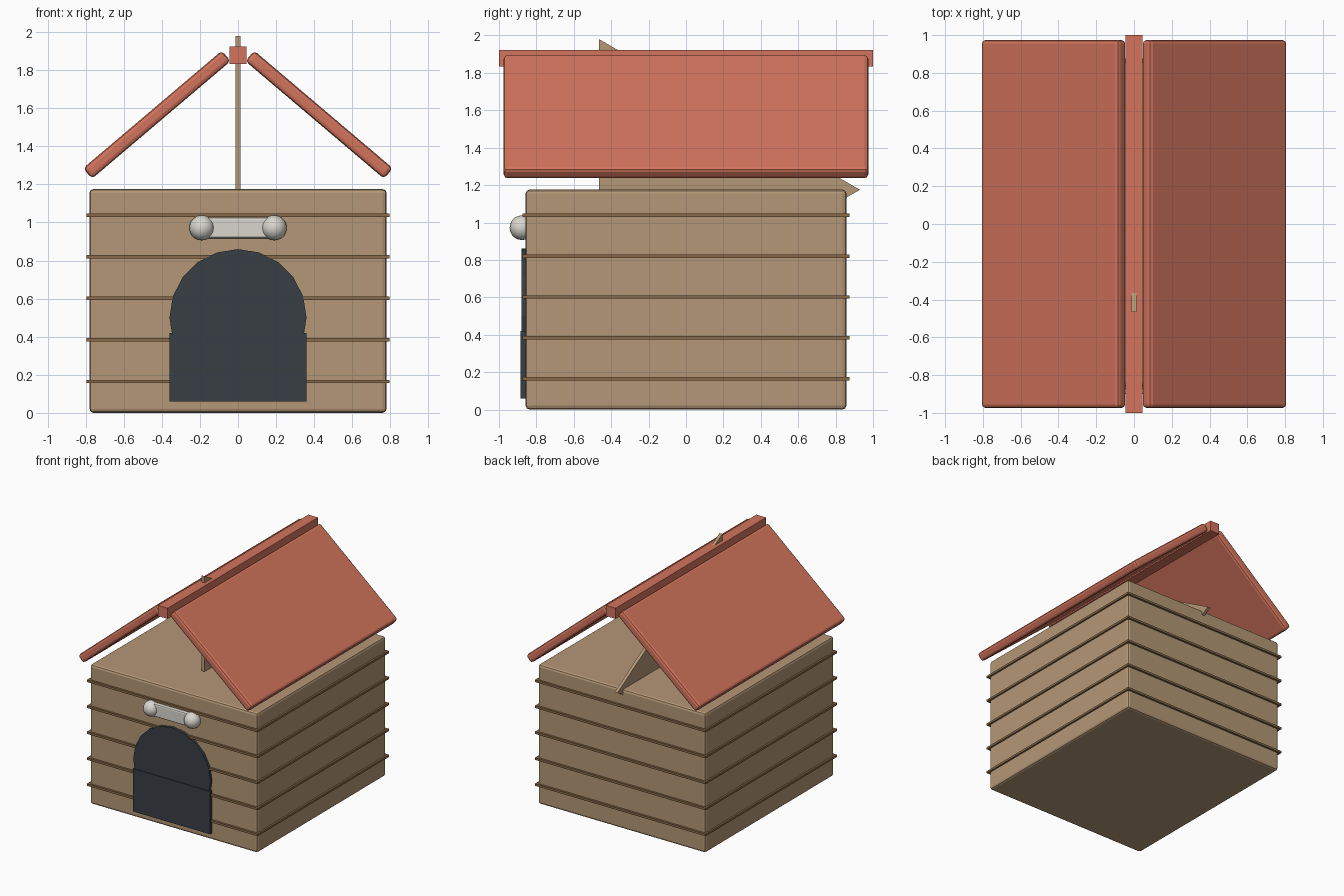
import bpy, bmesh, math
from mathutils import Matrix, Vector

if "Cube" in bpy.data.objects:
    bpy.data.objects.remove(bpy.data.objects["Cube"])


def srgb(r, g, b):
    return [((c / 255 + 0.055) / 1.055) ** 2.4 for c in (r, g, b)] + [1]


def material(name, *rgb):
    m = bpy.data.materials.new(name)
    m.diffuse_color = srgb(*rgb)
    m.use_nodes = True
    m.node_tree.nodes["Principled BSDF"].inputs["Base Color"].default_value = m.diffuse_color
    return m


WOOD = material("tan wood", 180, 151, 118)
TRIM = material("brown trim", 138, 107, 73)
ROOF = material("roof red", 210, 116, 92)
DARK = material("dark opening", 56, 62, 69)
BONE = material("bone white", 217, 214, 206)


def finish(name, bm, mat, bevel=0, smooth=False):
    bmesh.ops.recalc_face_normals(bm, faces=bm.faces)
    me = bpy.data.meshes.new(name)
    bm.to_mesh(me)
    bm.free()
    me.materials.append(mat)
    ob = bpy.data.objects.new(name, me)
    bpy.context.collection.objects.link(ob)
    if bevel:
        mod = ob.modifiers.new("bevel", 'BEVEL')
        mod.width, mod.segments = bevel, 2
    if smooth:
        bpy.ops.object.select_all(action='DESELECT')
        ob.select_set(True)
        bpy.context.view_layer.objects.active = ob
        bpy.ops.object.shade_smooth_by_angle(angle=math.radians(35))
    return ob


def box(name, center, size, mat, bevel=0, tilt=0):
    bm = bmesh.new()
    bmesh.ops.create_cube(bm, size=1, matrix=Matrix.Translation(center)
                          @ Matrix.Rotation(tilt, 4, 'Y') @ Matrix.Diagonal((*size, 1)))
    return finish(name, bm, mat, bevel)


def prism(name, pts, depth, mat):
    # flat outline extruded along a vector
    bm = bmesh.new()
    f = bm.faces.new([bm.verts.new(p) for p in pts])
    ext = bmesh.ops.extrude_face_region(bm, geom=[f])["geom"]
    bmesh.ops.translate(bm, vec=Vector(depth),
                        verts=[v for v in ext if isinstance(v, bmesh.types.BMVert)])
    return finish(name, bm, mat)


# house body and the trim bands around it
box("house_body", (0, 0, 0.588), (1.56, 1.715, 1.175), WOOD, 0.02)
for i in range(5):
    box(f"trim_band_{i + 1}", (0, 0, 0.165 + i * 0.2185), (1.59, 1.75, 0.018), TRIM)

# triangular gable plate standing lengthwise
R = 0.93
prism("gable_plate", [(-0.013, R * math.cos(a), 1.175 + R * math.sin(a))
                      for a in (k * math.tau / 3 for k in range(3))], (0.026, 0, 0), WOOD)

# roof panels and ridge beam
for s, side in ((1, "right"), (-1, "left")):
    box(f"roof_panel_{side}", (s * 0.426, 0, 1.566), (0.955, 1.95, 0.072), ROOF,
        0.02, s * math.radians(40.3))
box("roof_ridge", (0, 0, 1.878), (0.09, 2.0, 0.09), ROOF)

# doorway: square lower part and round upper part
box("door_lower", (0, -0.865, 0.24), (0.72, 0.04, 0.36), DARK)
prism("door_arch", [(0.36 * math.cos(k * math.tau / 20), -0.88, 0.5 + 0.36 * math.sin(k * math.tau / 20))
                    for k in range(20)], (0, 0.04, 0), DARK)

# bone sign
box("bone_bar", (0, -0.875, 0.972), (0.38, 0.05, 0.11), BONE, 0.012)
for s, side in ((1, "right"), (-1, "left")):
    bm = bmesh.new()
    bmesh.ops.create_uvsphere(bm, u_segments=16, v_segments=10, radius=0.066,
                              matrix=Matrix.Translation((s * 0.19, -0.877, 0.972)))
    finish(f"bone_knob_{side}", bm, BONE, smooth=True)
